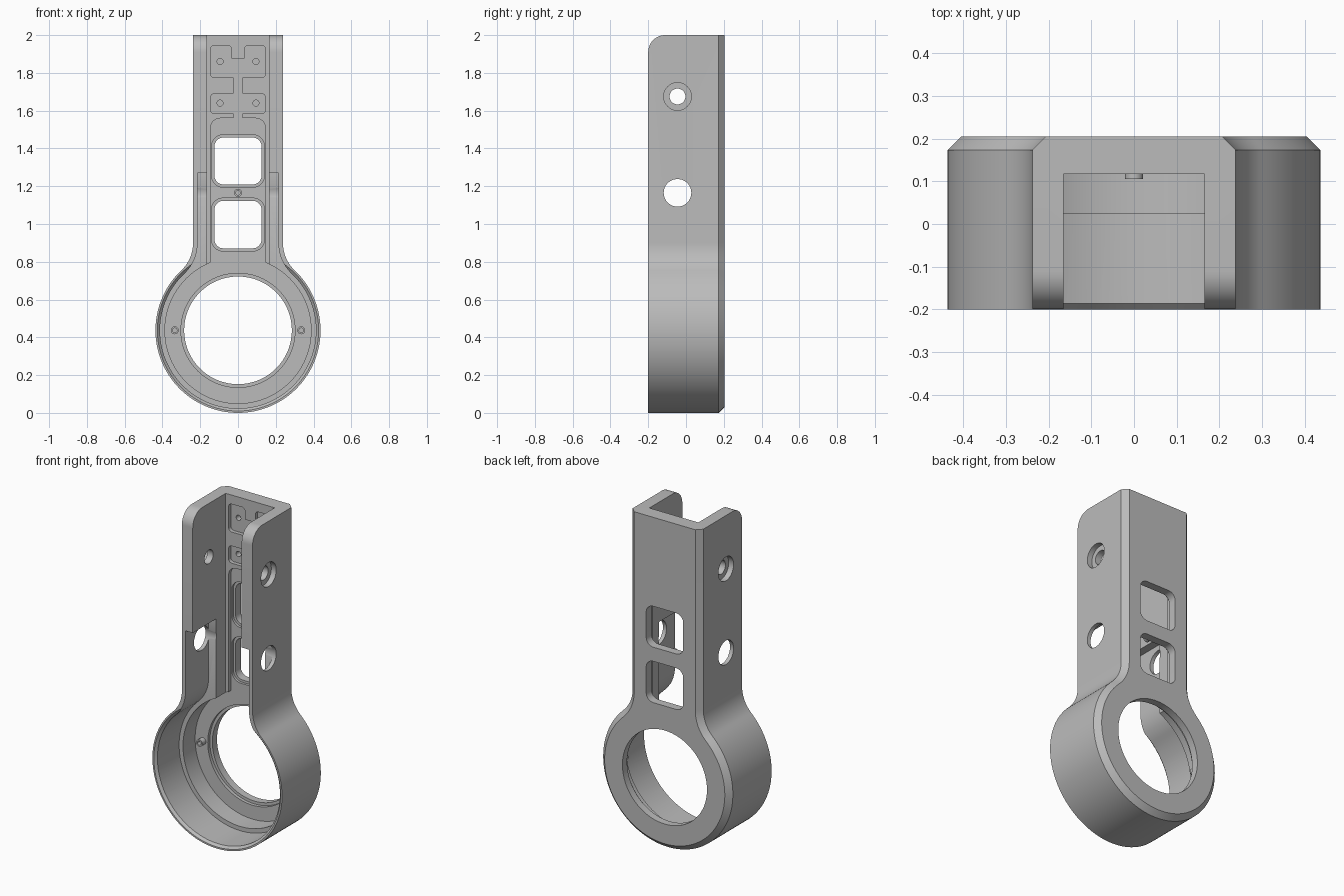
import bpy, bmesh
from math import sin, cos, pi, atan2, sqrt

if "Cube" in bpy.data.objects:
    bpy.data.objects.remove(bpy.data.objects["Cube"])

grey = bpy.data.materials.new("plain_grey")
grey.use_nodes = True
grey.diffuse_color = (0.5, 0.5, 0.5, 1)
grey.node_tree.nodes["Principled BSDF"].inputs["Base Color"].default_value = (0.5, 0.5, 0.5, 1)

RING_Z, RING_R, HALF_W, FILLET = 0.437, 0.437, 0.238, 0.2
FRONT, BACK = -0.2, 0.205
FLOOR, DEEP, LEDGE = 0.117, 0.14, 0.023   # depths of the inner faces
FAR = 0.4


def arc(cx, cz, r, a0, a1, n):
    return [(cx + r * cos(a0 + (a1 - a0) * i / n), cz + r * sin(a0 + (a1 - a0) * i / n))
            for i in range(n + 1)]


def circle(cx, cz, r, n=96):
    return arc(cx, cz, r, 0, 2 * pi, n)[:-1]


def rounded(x0, x1, z0, z1, r):
    pts = []
    for k, (cx, cz) in enumerate([(x1 - r, z1 - r), (x0 + r, z1 - r),
                                  (x0 + r, z0 + r), (x1 - r, z0 + r)]):
        pts += arc(cx, cz, r, k * pi / 2, (k + 1) * pi / 2, 8)
    return pts


def box(x0, x1, z0, z1):
    return [(x0, z0), (x1, z0), (x1, z1), (x0, z1)]


def outline(inset, top):
    """Keyhole outline: ring blended into a straight shaft."""
    cx = HALF_W + FILLET
    dz = sqrt((RING_R + FILLET) ** 2 - cx ** 2)
    a = atan2(dz, cx)
    blend = arc(cx, RING_Z + dz, FILLET + inset, pi, pi + a, 14)
    ring = arc(0, RING_Z, RING_R - inset, a, -pi - a, 96)
    right = [(HALF_W - inset, top)] + blend
    left = [(-x, z) for x, z in reversed(right)]
    return right + ring[1:-1] + left


def loft(name, layers, axis="y"):
    """Closed solid through equal-sized outlines at given depths."""
    bm = bmesh.new()
    loops = []
    for pts, d in layers:
        loops.append([bm.verts.new((u, d, v) if axis == "y" else (d, u, v)) for u, v in pts])
    n = len(loops[0])
    for a, b in zip(loops, loops[1:]):
        for i in range(n):
            bm.faces.new((a[i], a[(i + 1) % n], b[(i + 1) % n], b[i]))
    bm.faces.new(loops[0])
    bm.faces.new(loops[-1][::-1])
    bmesh.ops.recalc_face_normals(bm, faces=bm.faces[:])
    mesh = bpy.data.meshes.new(name)
    bm.to_mesh(mesh)
    bm.free()
    obj = bpy.data.objects.new(name, mesh)
    bpy.context.collection.objects.link(obj)
    mesh.materials.append(grey)
    return obj


def combine(tool, operation="DIFFERENCE"):
    tool.hide_render = True
    mod = body.modifiers.new("cut", "BOOLEAN")
    mod.operation, mod.solver, mod.object = operation, "EXACT", tool
    bpy.context.view_layer.objects.active = body
    bpy.ops.object.modifier_apply(modifier=mod.name)
    bpy.data.objects.remove(tool)


def cut(pts, lo, hi, axis="y"):
    combine(loft("cutter", [(pts, lo), (pts, hi)], axis))


# Solid body with a chamfered back edge
body = loft("bracket_body", [(outline(0, 2), FRONT), (outline(0, 2), BACK - 0.032),
                             (outline(0.032, 2), BACK)])

# Channel, thin-walled lower pocket, ring bore and its front chamfer
cut(box(-0.165, 0.165, RING_Z, 2.1), -FAR, FLOOR)
cut(outline(0.024, 1.27), -FAR, LEDGE)
cut(circle(0, RING_Z, 0.387), -FAR, DEEP)
combine(loft("rim_cutter", [(circle(0, RING_Z, 0.428), FRONT - 0.001),
                            (circle(0, RING_Z, 0.412), FRONT + 0.015)]))

# Stepped ring opening
cut(circle(0, RING_Z, 0.302), -FAR, 0.16)
cut(circle(0, RING_Z, 0.285), -FAR, FAR)

# Shallow recesses in the channel floor
cut(rounded(-0.145, 0.145, 0.6, 1.56, 0.05), 0, DEEP)
cut(rounded(-0.145, 0.145, 1.585, 1.69, 0.02), 0, DEEP)
for s in (-1, 1):
    lo, hi = sorted((s * 0.035, s * 0.145))
    cut(rounded(lo, hi, 1.775, 1.945, 0.02), 0, DEEP)
cut(box(-0.06, 0.06, 1.775, 1.875), 0, DEEP)
cut(box(-0.025, 0.025, 1.54, 1.8), 0, DEEP)
for x in (-0.095, 0.095):
    for z in (1.64, 1.86):
        cut(circle(x, z, 0.016, 24), 0, 0.175)

# Two windows with an inner ledge
for z0, z1 in ((1.195, 1.472), (0.857, 1.137)):
    cut(rounded(-0.14, 0.14, z0, z1, 0.06), 0, 0.155)
    cut(rounded(-0.125, 0.125, z0 + 0.014, z1 - 0.014, 0.048), 0, FAR)

# Side wall holes, the upper ones counterbored from outside
cut(circle(-0.045, 1.165, 0.073, 48), -FAR, FAR, "x")
cut(circle(-0.045, 1.675, 0.042, 48), -FAR, FAR, "x")
for s in (-1, 1):
    cut(circle(-0.045, 1.675, 0.073, 48), s * 0.205, s * FAR, "x")

# Rounded upper front corners of the walls
corner = arc(FRONT + 0.09, 2 - 0.09, 0.09, pi, pi / 2, 12)
cut([(FRONT - 0.1, 1.91)] + corner + [(FRONT + 0.09, 2.1), (FRONT - 0.1, 2.1)], -FAR, FAR, "x")

# Small hollow pegs
for x, z in ((0, 1.165), (-0.335, RING_Z), (0.335, RING_Z)):
    peg = circle(x, z, 0.021, 24)
    combine(loft("peg", [(peg, 0.105), (peg, DEEP + 0.02)]), "UNION")
    cut(circle(x, z, 0.012, 24), 0, DEEP)

bpy.ops.object.select_all(action="DESELECT")
body.select_set(True)
bpy.context.view_layer.objects.active = body
bpy.ops.object.shade_smooth_by_angle(angle=pi / 7)
